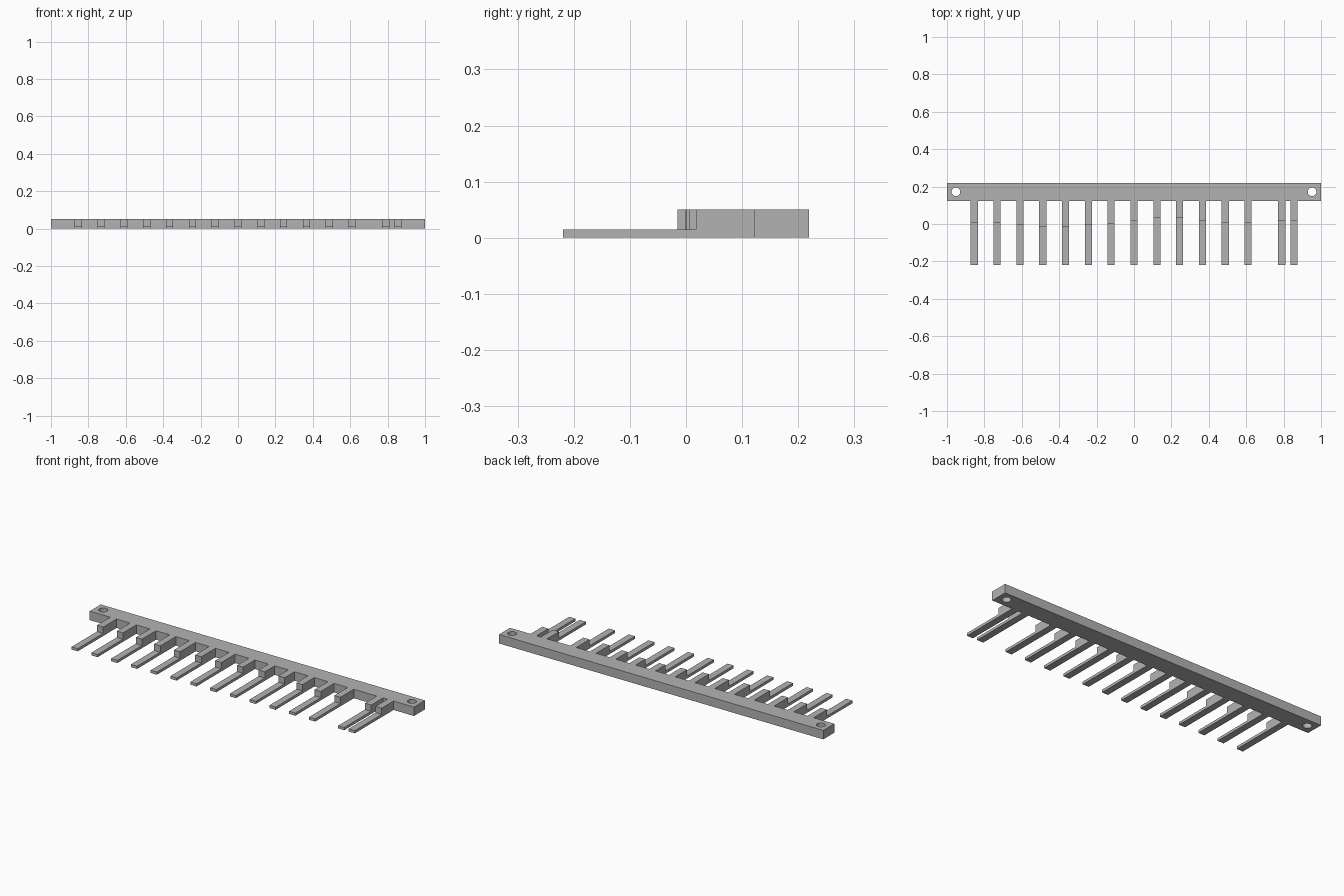
import bpy
import bmesh

if "Cube" in bpy.data.objects:
    bpy.data.objects.remove(bpy.data.objects["Cube"], do_unlink=True)

GREY = (0.45, 0.45, 0.45, 1.0)
mat = bpy.data.materials.new("plain grey")
mat.use_nodes = True
mat.diffuse_color = GREY
mat.node_tree.nodes["Principled BSDF"].inputs["Base Color"].default_value = GREY

BACK, BAR_FRONT, TIP = 0.219, 0.122, -0.219
TOP, THIN = 0.05, 0.015
WIDTH = 0.038


def extrude_profile(name, points, offset):
    """Make a solid from a closed outline pushed along an offset."""
    bm = bmesh.new()
    face = bm.faces.new([bm.verts.new(p) for p in points])
    result = bmesh.ops.extrude_face_region(bm, geom=[face])
    moved = [v for v in result["geom"] if isinstance(v, bmesh.types.BMVert)]
    bmesh.ops.translate(bm, verts=moved, vec=offset)
    bmesh.ops.recalc_face_normals(bm, faces=bm.faces)
    mesh = bpy.data.meshes.new(name)
    bm.to_mesh(mesh)
    bm.free()
    mesh.materials.append(mat)
    obj = bpy.data.objects.new(name, mesh)
    bpy.context.collection.objects.link(obj)
    return obj


# Long mounting bar
bar = extrude_profile(
    "mounting_bar",
    [(-1, BAR_FRONT, 0), (1, BAR_FRONT, 0), (1, BACK, 0), (-1, BACK, 0)],
    (0, 0, TOP))

# Screw holes near both ends
for side, x in (("right", -0.952), ("left", 0.952)):
    bpy.ops.mesh.primitive_cylinder_add(
        vertices=32, radius=0.023, depth=0.2, location=(x, 0.172, TOP / 2))
    cutter = bpy.context.object
    cutter.name = side + "_hole_cutter"
    cutter.data.materials.append(mat)
    cutter.hide_render = True
    cutter.hide_viewport = True
    cutter.display_type = 'WIRE'
    cut = bar.modifiers.new(side + "_hole", 'BOOLEAN')
    cut.operation = 'DIFFERENCE'
    cut.solver = 'EXACT'
    cut.object = cutter

# Stepped fingers: tall block by the bar, thin tongue to the tip
steps = [0.005, 0.005, -0.002, -0.015, -0.015, -0.002, 0.0, 0.018,
         0.035, 0.035, 0.018, 0.005, 0.005]
fingers = [(0.122 * (i - 7), step) for i, step in enumerate(steps)]
fingers += [(0.79, 0.018), (0.855, 0.018)]
for i, (x, step) in enumerate(fingers, 1):
    left = x - WIDTH / 2
    outline = [(BAR_FRONT, 0), (BAR_FRONT, TOP), (step, TOP),
               (step, THIN), (TIP, THIN), (TIP, 0)]
    extrude_profile(f"finger_{i}", [(left, y, z) for y, z in outline],
                    (WIDTH, 0, 0))
